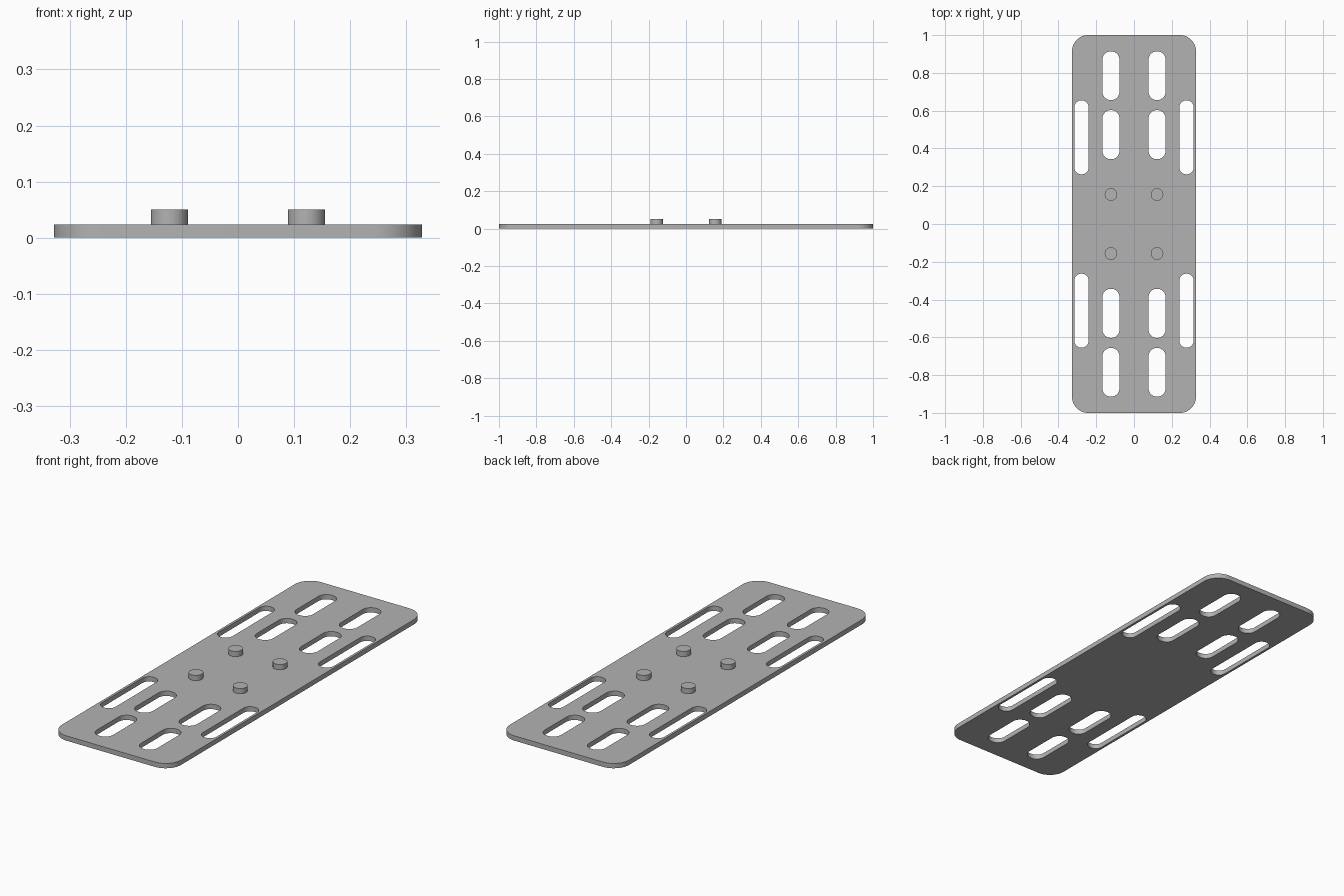
import bpy, bmesh, math

if "Cube" in bpy.data.objects:
    bpy.data.objects.remove(bpy.data.objects["Cube"])

PLATE_T = 0.024
PEG_TOP = 0.05

grey = bpy.data.materials.new("plain grey")
grey.diffuse_color = (0.45, 0.45, 0.45, 1)
grey.use_nodes = True
grey.node_tree.nodes["Principled BSDF"].inputs["Base Color"].default_value = grey.diffuse_color


def rounded_rect(cx, cy, hx, hy, r, n=12):
    """Outline of a rectangle with rounded corners."""
    pts = []
    for q, (sx, sy) in enumerate([(1, 1), (-1, 1), (-1, -1), (1, -1)]):
        for i in range(n + 1):
            a = math.pi / 2 * (q + i / n)
            pts.append((cx + sx * (hx - r) + r * math.cos(a),
                        cy + sy * (hy - r) + r * math.sin(a)))
    return pts


def extruded(name, outlines, z0, z1):
    """Solid from an outer outline and optional holes."""
    cu = bpy.data.curves.new(name + "_profile", 'CURVE')
    cu.dimensions, cu.fill_mode = '2D', 'BOTH'
    cu.extrude = (z1 - z0) / 2
    for pts in outlines:
        s = cu.splines.new('POLY')
        s.points.add(len(pts) - 1)
        for p, (x, y) in zip(s.points, pts):
            p.co = (x, y, 0, 1)
        s.use_cyclic_u = True
    tmp = bpy.data.objects.new(name + "_profile", cu)
    bpy.context.collection.objects.link(tmp)
    dg = bpy.context.evaluated_depsgraph_get()
    me = bpy.data.meshes.new_from_object(tmp.evaluated_get(dg))
    bpy.data.objects.remove(tmp)

    # Weld caps to walls and lift into place
    bm = bmesh.new()
    bm.from_mesh(me)
    bmesh.ops.remove_doubles(bm, verts=bm.verts, dist=1e-5)
    bmesh.ops.translate(bm, verts=bm.verts, vec=(0, 0, (z0 + z1) / 2))
    bmesh.ops.recalc_face_normals(bm, faces=bm.faces)
    bm.to_mesh(me)
    bm.free()
    me.materials.clear()
    me.materials.append(grey)
    ob = bpy.data.objects.new(name, me)
    bpy.context.collection.objects.link(ob)
    bpy.ops.object.select_all(action='DESELECT')
    ob.select_set(True)
    bpy.context.view_layer.objects.active = ob
    bpy.ops.object.shade_smooth_by_angle(angle=math.radians(30))
    return ob


# Slot sizes: centre x, centre y, half width, half length
slots = [(0.122, 0.785, 0.045, 0.129),
         (0.122, 0.473, 0.045, 0.130),
         (0.278, 0.459, 0.038, 0.196)]
signs = [(sx, sy) for sx in (-1, 1) for sy in (-1, 1)]

# Slotted base plate
outlines = [rounded_rect(0, 0, 0.328, 1.0, 0.085)]
for sx, sy in signs:
    for x, y, hx, hy in slots:
        outlines.append(rounded_rect(sx * x, sy * y, hx, hy, hx - 1e-3))
extruded("slotted_plate", outlines, 0, PLATE_T)

# Four locating pegs
for i, (sx, sy) in enumerate(signs):
    extruded(f"peg_{i + 1}",
             [rounded_rect(sx * 0.122, sy * 0.156, 0.033, 0.033, 0.0329, 8)],
             PLATE_T - 0.002, PEG_TOP)
